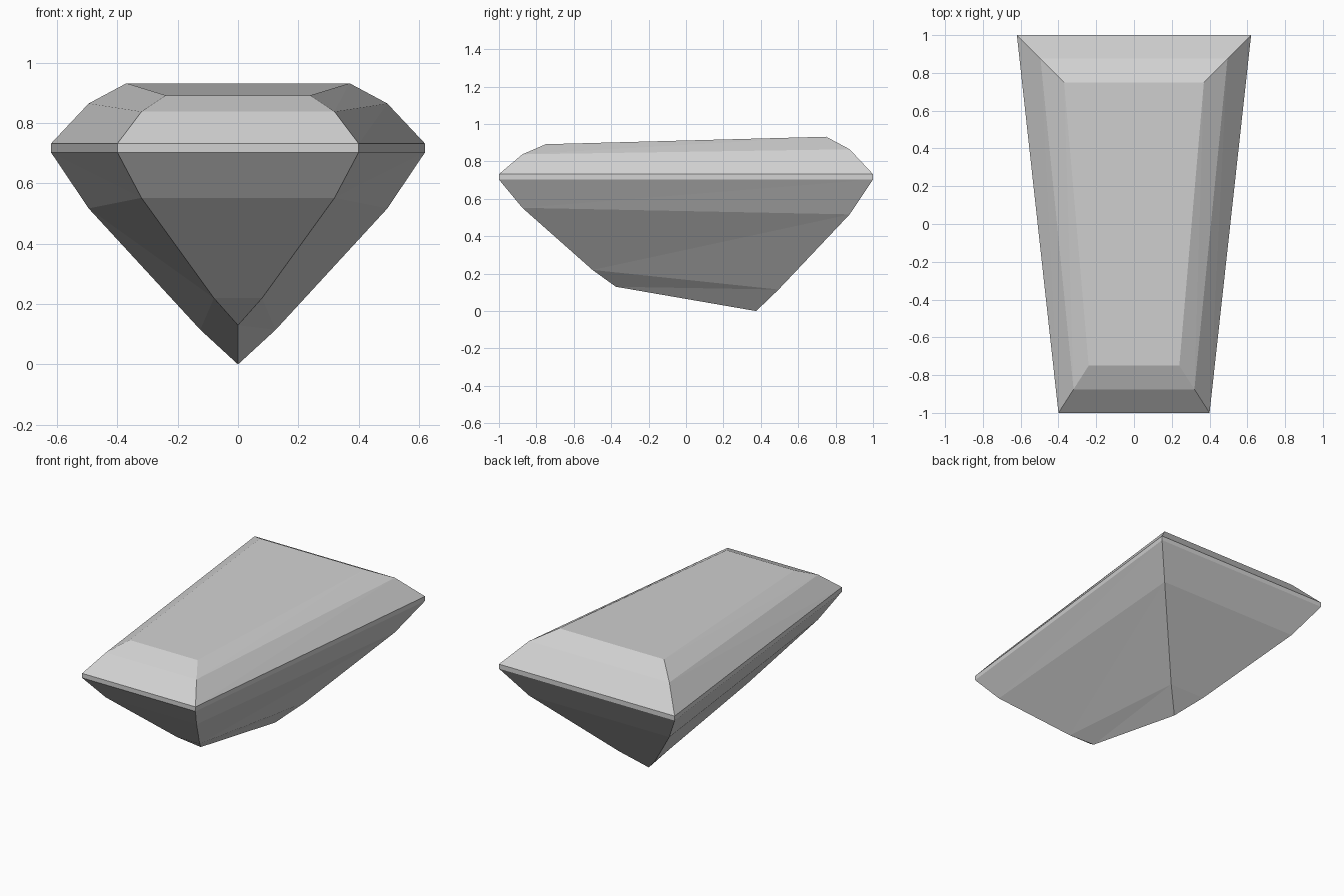
import bpy
import bmesh

if "Cube" in bpy.data.objects:
    bpy.data.objects.remove(bpy.data.objects["Cube"])

# Tapered baguette gem: each ring is a trapezoid from keel up to table
# (front half-width, front y, front z, back half-width, back y, back z)
KEEL = (0.0, -0.375, 0.13, 0.0, 0.375, 0.0)
RINGS = [
    (0.08, -0.50, 0.22, 0.125, 0.495, 0.115),   # lower pavilion
    (0.32, -0.875, 0.552, 0.495, 0.875, 0.517),  # upper pavilion
    (0.40, -1.00, 0.703, 0.62, 1.00, 0.703),     # girdle bottom
    (0.40, -1.00, 0.732, 0.62, 1.00, 0.732),     # girdle top
    (0.32, -0.875, 0.838, 0.495, 0.875, 0.865),  # crown step
    (0.24, -0.75, 0.892, 0.37, 0.75, 0.932),     # table
]

bm = bmesh.new()


def add_ring(r):
    fx, fy, fz, bx, by, bz = r
    return [bm.verts.new(p) for p in
            ((-fx, fy, fz), (fx, fy, fz), (bx, by, bz), (-bx, by, bz))]


def side(lf, lb, uf, ub):
    """Slightly twisted long facet, split from lower front to upper back."""
    bm.faces.new((lf, lb, ub))
    bm.faces.new((lf, ub, uf))


# Keel edge and lowest facets
kf = bm.verts.new(KEEL[:3])
kb = bm.verts.new(KEEL[3:])
rings = [add_ring(r) for r in RINGS]
a, b, c, d = rings[0]
bm.faces.new((kf, b, a))
bm.faces.new((kb, d, c))
side(kf, kb, b, c)
side(kf, kb, a, d)

# Stepped facets between neighbouring rings
for lo, up in zip(rings, rings[1:]):
    bm.faces.new((lo[0], lo[1], up[1], up[0]))
    bm.faces.new((lo[2], lo[3], up[3], up[2]))
    side(lo[1], lo[2], up[1], up[2])
    side(lo[0], lo[3], up[0], up[3])

# Flat table on top
bm.faces.new(rings[-1])
bmesh.ops.recalc_face_normals(bm, faces=bm.faces)

mesh = bpy.data.meshes.new("gem")
bm.to_mesh(mesh)
bm.free()

gray = bpy.data.materials.new("light gray")
gray.diffuse_color = (0.64, 0.64, 0.64, 1.0)
gray.use_nodes = True
gray.node_tree.nodes["Principled BSDF"].inputs["Base Color"].default_value = gray.diffuse_color
mesh.materials.append(gray)

gem = bpy.data.objects.new("gem", mesh)
bpy.context.collection.objects.link(gem)
